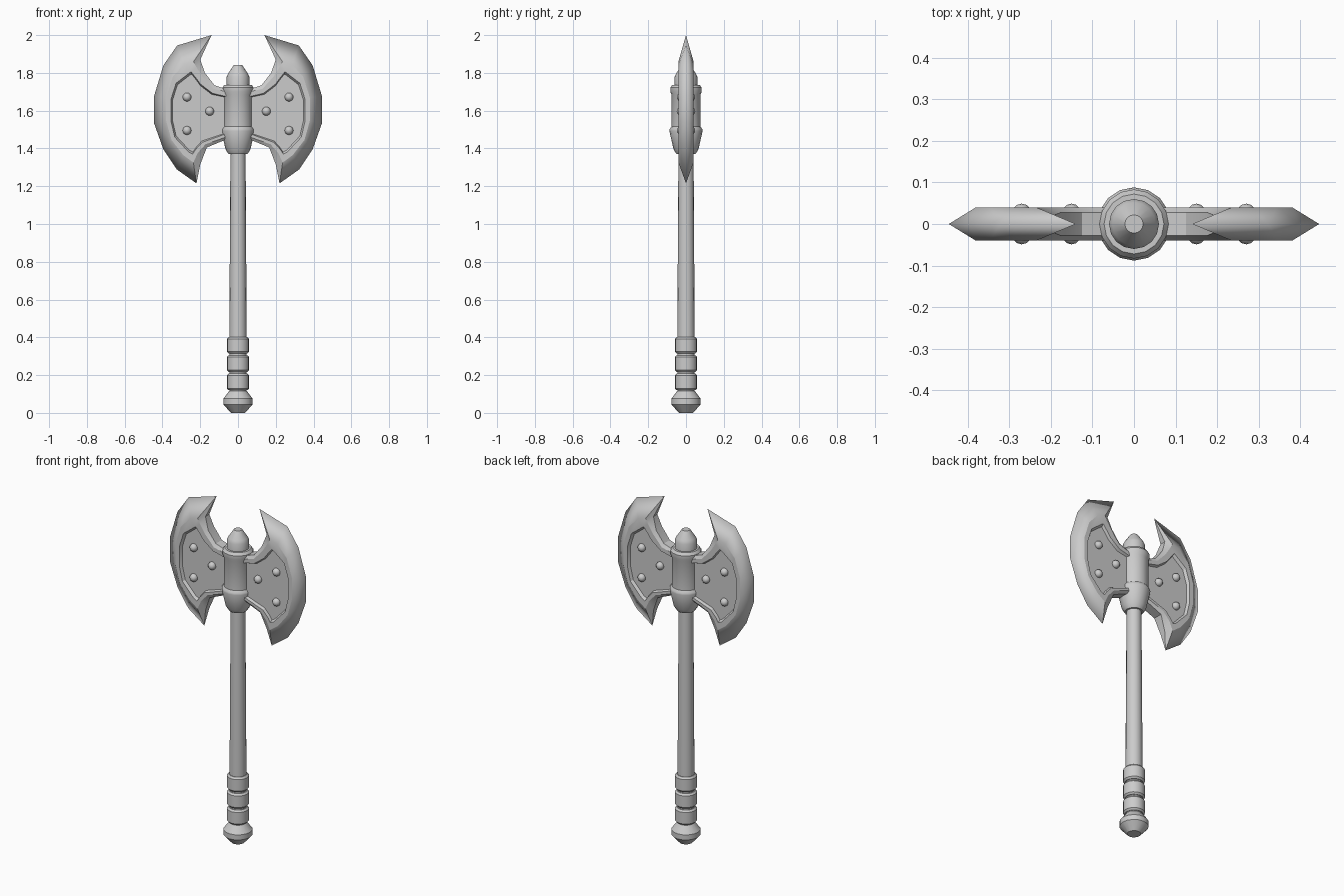
import bpy, bmesh, math
from mathutils import Vector, Matrix


def finish(bm, name, angle=30):
    bmesh.ops.remove_doubles(bm, verts=bm.verts, dist=0.0005)
    bmesh.ops.recalc_face_normals(bm, faces=bm.faces)
    me = bpy.data.meshes.new(name)
    bm.to_mesh(me)
    bm.free()
    for p in me.polygons:
        p.use_smooth = True
    me.set_sharp_from_angle(angle=math.radians(angle))
    ob = bpy.data.objects.new(name, me)
    bpy.context.collection.objects.link(ob)
    return ob


def bridge(bm, a, b):
    n = len(a)
    for i in range(n):
        j = (i + 1) % n
        bm.faces.new((a[i], a[j], b[j], b[i]))


def lathe(name, profile, sides=16):
    bm = bmesh.new()
    rings = []
    for r, z in profile:
        rings.append([bm.verts.new((r * math.cos(2 * math.pi * k / sides),
                                    r * math.sin(2 * math.pi * k / sides), z))
                      for k in range(sides)])
    for a, b in zip(rings, rings[1:]):
        bridge(bm, a, b)
    bm.faces.new(rings[0])
    bm.faces.new(rings[-1])
    return finish(bm, name)


def mirror_xy(ob):
    m = ob.modifiers.new("mirror", 'MIRROR')
    m.use_axis = (True, True, False)


# Turned parts along the handle
lathe("pommel", [(0.037, 0), (0.078, 0.045), (0.078, 0.075), (0.045, 0.118), (0.045, 0.13)])
lathe("shaft", [(0.046, 0.1), (0.046, 0.4), (0.04, 1.4)])
for i in range(3):
    z = 0.12 + 0.097 * i
    lathe("grip_band", [(0.05, z), (0.059, z + 0.01), (0.059, z + 0.078), (0.05, z + 0.088)])
lathe("hub", [(0.05, 1.37), (0.066, 1.395), (0.088, 1.493), (0.086, 1.503), (0.077, 1.515),
              (0.077, 1.685), (0.083, 1.7), (0.083, 1.722), (0.072, 1.737), (0.05, 1.737)])
lathe("top_cap", [(0.06, 1.72), (0.06, 1.78), (0.052, 1.797), (0.022, 1.842)])

# Blade stations: outline x,z, outline half thickness, face edge x,z, panel rim x,z
stations = [
    (0.14, 2.00, 0, 0.235, 1.86, 0.248, 1.805),
    (0.322, 1.945, 0, 0.285, 1.845, 0.257, 1.80),
    (0.395, 1.84, 0, 0.345, 1.78, 0.328, 1.745),
    (0.445, 1.675, 0, 0.38, 1.67, 0.355, 1.66),
    (0.445, 1.535, 0, 0.38, 1.545, 0.355, 1.545),
    (0.395, 1.395, 0, 0.352, 1.445, 0.335, 1.46),
    (0.325, 1.29, 0, 0.29, 1.365, 0.26, 1.38),
    (0.22, 1.215, 0, 0.236, 1.325, 0.24, 1.37),
    (0.20, 1.315, 0.018, 0.214, 1.375, 0.224, 1.395),
    (0.165, 1.405, 0.028, 0.172, 1.422, 0.19, 1.432),
    (0.05, 1.453, 0.028, 0.05, 1.465, 0.05, 1.482),
    (0.05, 1.71, 0.028, 0.05, 1.697, 0.05, 1.672),
    (0.125, 1.735, 0.028, 0.13, 1.716, 0.135, 1.692),
    (0.175, 1.80, 0.028, 0.188, 1.78, 0.198, 1.74),
    (0.20, 1.87, 0.018, 0.22, 1.83, 0.224, 1.775),
]
bm = bmesh.new()
loops = [[], [], [], [], []]
for ox, oz, h, fx, fz, rx, rz in stations:
    inner = (0.05 if rx == 0.05 else 0.21 + (rx - 0.21) * 0.94, 1.58 + (rz - 1.58) * 0.95)
    pts = [(ox, 0, oz), (ox, -h, oz), (fx, -0.04, fz), (rx, -0.04, rz),
           (inner[0], -0.024, inner[1])]
    for ring, p in zip(loops, pts):
        ring.append(bm.verts.new(p))
for a, b in zip(loops, loops[1:]):
    bridge(bm, a, b)
bm.faces.new(loops[-1])
# keep the quarter shell outward facing: the panel floor faces -y
bmesh.ops.remove_doubles(bm, verts=bm.verts, dist=0.0005)
bmesh.ops.recalc_face_normals(bm, faces=bm.faces)
floor = max(bm.faces, key=lambda f: len(f.verts))
flip = floor.normal.y > 0
blade = finish(bm, "blades", 25)
if flip:
    blade.data.flip_normals()
mirror_xy(blade)

# Domed rivets on every panel
bm = bmesh.new()
for x, z in [(0.15, 1.597), (0.27, 1.672), (0.27, 1.495)]:
    bmesh.ops.create_uvsphere(bm, u_segments=12, v_segments=8, radius=0.023,
                              matrix=Matrix.Translation(Vector((x, -0.026, z))))
mirror_xy(finish(bm, "rivets", 60))
